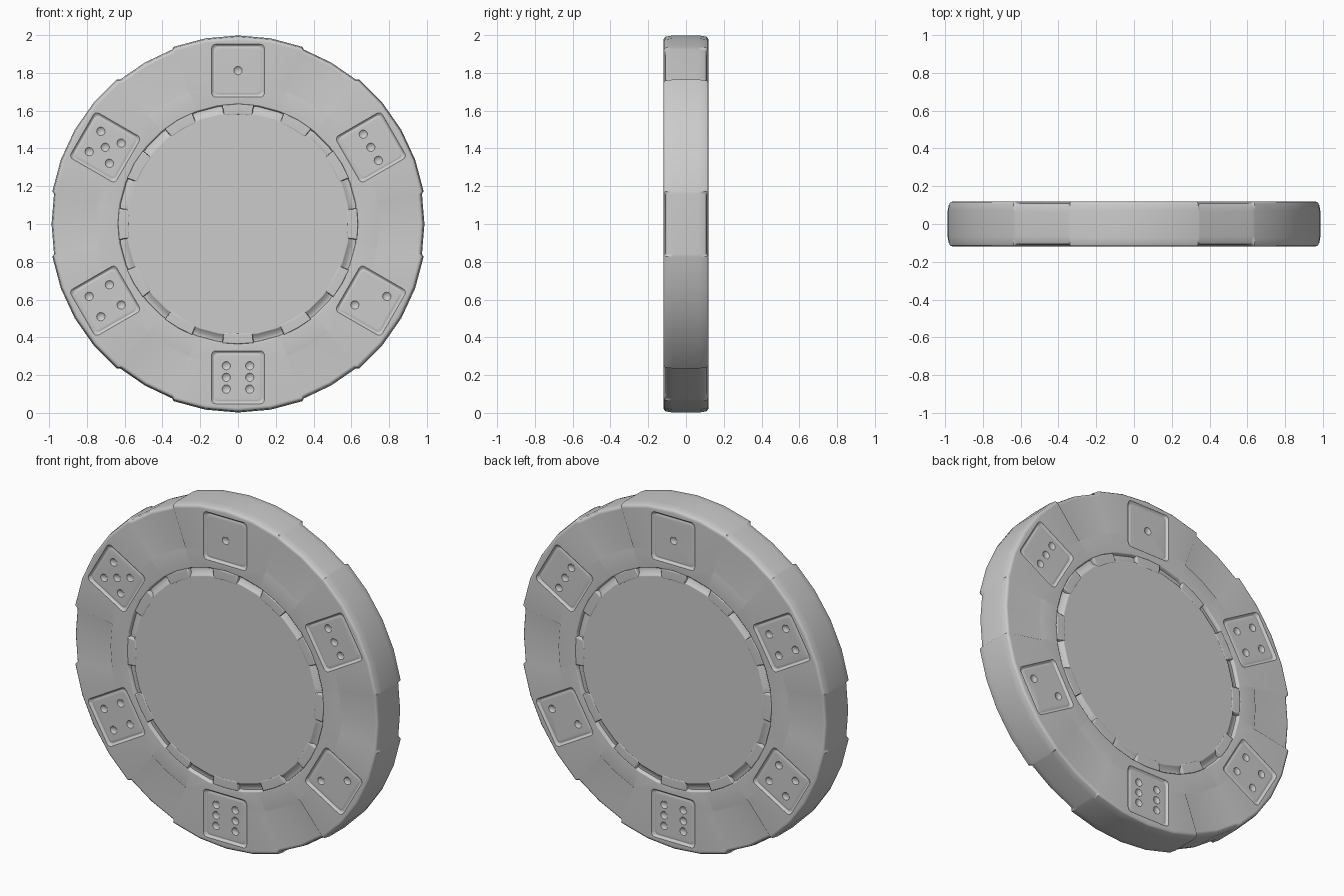
import bpy, bmesh
from math import sin, cos, radians, pi

if "Cube" in bpy.data.objects:
    bpy.data.objects.remove(bpy.data.objects["Cube"])

CZ = 1.0  # chip centre height


def polar(r, deg, y):
    a = radians(deg)
    return (r * cos(a), y, CZ + r * sin(a))


def loft(bm, loops):
    """Skin a stack of closed loops of points and cap both ends."""
    rings = [[bm.verts.new(p) for p in loop] for loop in loops]
    n = len(rings[0])
    for a, b in zip(rings, rings[1:]):
        for i in range(n):
            j = (i + 1) % n
            bm.faces.new((a[i], a[j], b[j], b[i]))
    bm.faces.new(rings[0])
    bm.faces.new(rings[-1])


def finish(bm, name):
    bmesh.ops.recalc_face_normals(bm, faces=bm.faces)
    me = bpy.data.meshes.new(name)
    bm.to_mesh(me)
    bm.free()
    ob = bpy.data.objects.new(name, me)
    bpy.context.collection.objects.link(ob)
    return ob


def activate(ob):
    bpy.ops.object.select_all(action='DESELECT')
    ob.select_set(True)
    bpy.context.view_layer.objects.active = ob


# chip body: half profiles (radius, y): centre disc, groove, then raised rim or edge inset
inner = [(.586, .118), (.592, .116), (.610, .098), (.630, .098), (.634, .114), (.640, .119), (.742, .119)]
raised = inner + [(.752, .119), (.974, .119), (.985, .116), (.992, .109), (.998, .07)]
inset = inner + [(.752, .109), (.964, .109), (.974, .106), (.981, .099), (.987, .065)]
columns = []
for k in range(6):
    for d, prof in ((-10, raised), (-9.3, inset), (0, inset), (9.3, inset), (10, raised),
                    (20, raised), (30, raised), (40, raised)):
        full = [(r, -y) for r, y in prof] + [(r, y) for r, y in reversed(prof)]
        columns.append((60 * k + d, full))
bm = bmesh.new()
loft(bm, [[polar(col[i][0], deg, col[i][1]) for deg, col in columns]
          for i in range(len(columns[0][1]))])
body = finish(bm, "chip_body")

# dice panels in a shallow groove, and pips (cutters), on both faces
DIE_R, TOP, P = .812, .113, .062
corners = [(P, P), (P, -P), (-P, P), (-P, -P)]
dice = {90: [(0, 0)],
        30: [(0, -.08), (0, 0), (0, .08)],
        -30: [(P, P), (-P, -P)],
        -90: corners + [(0, P), (0, -P)],
        210: corners,
        150: corners + [(0, 0)]}


def die_point(deg, u, v, y):
    """u along the radius, v along the tangent."""
    a = radians(deg)
    r = DIE_R + u
    return (r * cos(a) - v * sin(a), y, CZ + r * sin(a) + v * cos(a))


def rounded_square(deg, half, rad, y):
    pts = []
    for q, (sx, sy) in enumerate(((1, 1), (-1, 1), (-1, -1), (1, -1))):
        for s in range(5):
            t = (q + s / 4) * pi / 2
            pts.append(die_point(deg, sx * (half - rad) + rad * cos(t),
                                 sy * (half - rad) + rad * sin(t), y))
    return pts


bm_die, bm_pip = bmesh.new(), bmesh.new()
for side in (-1, 1):
    for deg, pips in dice.items():
        loft(bm_die, [rounded_square(deg, half, rad, side * y) for half, rad, y in
                      ((.141, .022, .14), (.140, .022, .118), (.131, .022, .108),
                       (.125, .024, .108), (.115, .022, TOP))])
        for u, v in pips:
            res = bmesh.ops.create_uvsphere(bm_pip, u_segments=12, v_segments=8, radius=.024)
            x, y, z = die_point(deg, u, v, side * (TOP + .004))
            for vert in res["verts"]:
                c = vert.co
                # sphere pole axis turned to face along y
                vert.co = (x + c.x, y + c.z * .55, z + c.y)
            
for cutter in (finish(bm_die, "dice_cutter"), finish(bm_pip, "pip_cutter")):
    activate(body)
    mod = body.modifiers.new("cut", 'BOOLEAN')
    mod.operation = 'DIFFERENCE'
    mod.solver = 'EXACT'
    mod.object = cutter
    bpy.ops.object.modifier_apply(modifier=mod.name)
    bpy.data.objects.remove(cutter)

# tabs bridging the groove, twelve per face
bm = bmesh.new()
for side in (-1, 1):
    for k in range(12):
        def tab_loop(r0, r1, w, y):
            angs = [-w, 0, w]
            return ([polar(r0, 30 * k + a, side * y) for a in angs]
                    + [polar(r1, 30 * k + a, side * y) for a in reversed(angs)])
        loft(bm, [tab_loop(.578, .636, 7.6, .090),
                  tab_loop(.578, .636, 7.5, .115),
                  tab_loop(.582, .633, 7.1, .119),
                  tab_loop(.587, .629, 6.6, .120)])
tabs = finish(bm, "inner_tabs")

for ob in (body, tabs):
    activate(ob)
    bpy.ops.object.shade_smooth_by_angle(angle=radians(48))
    wn = ob.modifiers.new("face_weighted", 'WEIGHTED_NORMAL')
    wn.keep_sharp = True
